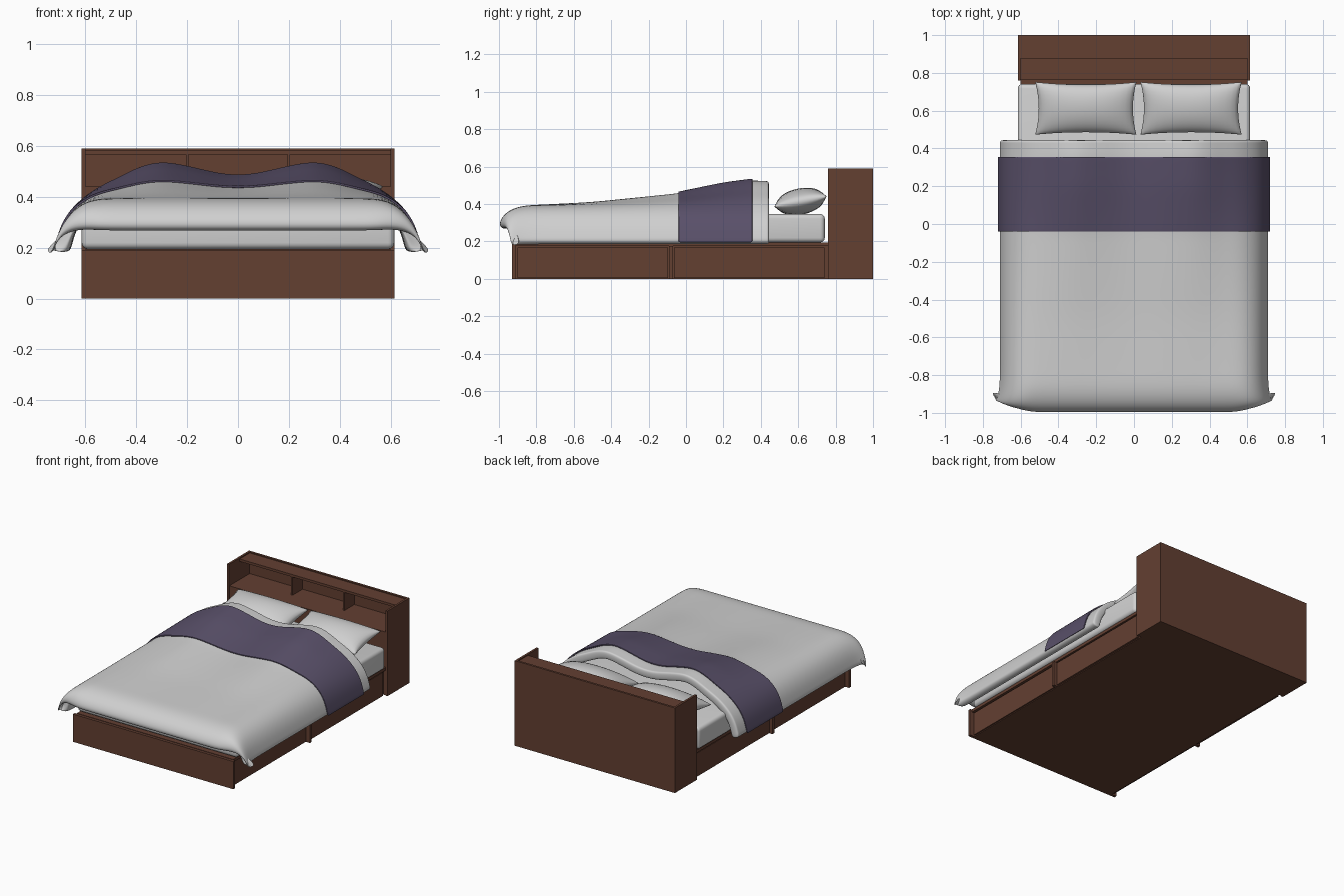
import bpy, bmesh, math
from mathutils import Matrix, Vector

if "Cube" in bpy.data.objects:
    bpy.data.objects.remove(bpy.data.objects["Cube"])


def material(name, rgb):
    m = bpy.data.materials.new(name)
    m.use_nodes = True
    m.diffuse_color = (*rgb, 1)
    m.node_tree.nodes["Principled BSDF"].inputs["Base Color"].default_value = (*rgb, 1)
    return m


WOOD = material("brown wood", (0.125, 0.05, 0.031))
LINEN = material("white linen", (0.63, 0.63, 0.63))
PURPLE = material("muted purple", (0.1, 0.08, 0.142))


def finish(name, bm, mat):
    bmesh.ops.recalc_face_normals(bm, faces=bm.faces)
    mesh = bpy.data.meshes.new(name)
    bm.to_mesh(mesh)
    bm.free()
    obj = bpy.data.objects.new(name, mesh)
    bpy.context.collection.objects.link(obj)
    mesh.materials.append(mat)
    return obj


def smooth(obj):
    for p in obj.data.polygons:
        p.use_smooth = True


def box(name, xs, ys, zs, mat=WOOD):
    """Box spanning the given (low, high) pairs."""
    lo, hi = map(Vector, zip(xs, ys, zs))
    bm = bmesh.new()
    bmesh.ops.create_cube(bm, size=1)
    for v in bm.verts:
        v.co = (lo + hi) / 2 + v.co * (hi - lo)
    return finish(name, bm, mat)


def grid(rows, bm):
    """Skin a list of point rows with quads."""
    verts = [[bm.verts.new(p) for p in row] for row in rows]
    for a, b in zip(verts, verts[1:]):
        for i in range(len(a) - 1):
            bm.faces.new((a[i], a[i + 1], b[i + 1], b[i]))


def lerp(table, t):
    """Piecewise linear lookup in (key, value) pairs."""
    for (a, p), (b, q) in zip(table, table[1:]):
        if t <= b:
            return p + (q - p) * max(0, (t - a) / (b - a))
    return table[-1][1]


# Bed base with drawers
W = 0.615
box("bed_base", (-0.58, 0.58), (-0.91, 0.77), (0, 0.175))
box("deck", (-0.6, 0.6), (-0.91, 0.77), (0.175, 0.195))
box("foot_panel", (-W, W), (-0.93, -0.91), (0, 0.192))
for side, s in (("left", 1), ("right", -1)):
    def out(a, b):
        return tuple(sorted((a * s, b * s)))
    box(side + "_middle_post", out(0.57, W), (-0.09, -0.07), (0, 0.175))
    box(side + "_front_drawer", out(0.57, 0.59), (-0.9, -0.095), (0.005, 0.168))
    box(side + "_rear_drawer", out(0.57, 0.595), (-0.065, 0.74), (0.005, 0.168))
    # Headboard side and shelf divider
    box(side + "_headboard_side", out(0.6, W), (0.76, 1), (0, 0.59))
    box(side + "_shelf_divider", out(0.194, 0.204), (0.875, 0.985), (0.44, 0.566))

# Headboard
box("headboard_back", (-0.6, 0.6), (0.985, 1), (0, 0.59))
box("headboard_front", (-0.6, 0.6), (0.765, 0.785), (0, 0.425))
box("headboard_bottom", (-0.6, 0.6), (0.785, 0.985), (0, 0.015))
box("lower_shelf", (-0.6, 0.6), (0.762, 0.985), (0.425, 0.44))
box("upper_shelf", (-0.6, 0.6), (0.875, 0.985), (0.566, 0.583))

# Mattress
mattress = box("mattress", (-W, W), (-0.89, 0.742), (0.195, 0.347), LINEN)
bev = mattress.modifiers.new("round", "BEVEL")
bev.width, bev.segments = 0.025, 4
smooth(mattress)

# Duvet shape: side drop, foot drop, and the two raised humps
SIDE = [(0, 0), (0.54, 0), (0.6, 0.012), (0.655, 0.05), (0.69, 0.11), (0.715, 0.2)]
FOOT = [(-1.005, 0.115), (-0.985, 0.06), (-0.94, 0.022), (-0.87, 0), (1, 0)]
LIFT = [(-0.85, 0), (-0.5, 0.018), (-0.04, 0.065), (0.2, 0.115), (0.35, 0.135), (0.44, 0.13)]
HUMP = [(0, 0.62), (0.08, 0.68), (0.2, 0.9), (0.3, 1.03), (0.38, 0.9), (0.47, 0.55), (0.6, 0.1), (0.65, 0)]
COLS = [0, 0.08, 0.15, 0.22, 0.3, 0.38, 0.47, 0.54, 0.6, 0.655, 0.69, 0.705, 0.715]
COLS = [-x for x in reversed(COLS[1:])] + COLS


def drape(x, y):
    a = abs(x)
    side, foot = lerp(SIDE, a), lerp(FOOT, y)
    z = 0.393 + lerp(LIFT, y) * lerp(HUMP, a) - math.hypot(side, foot)
    corner = (side / 0.2) ** 0.6 * (foot / 0.115)
    flare = max(0, 1 - abs(y + 0.97) / 0.12) * side / 0.2
    return (x + math.copysign(0.022 * flare, x), y + 0.085 * corner, z)


def sheet(name, ys, thickness, offset, mat):
    bm = bmesh.new()
    grid([[drape(x, y) for x in COLS] for y in ys], bm)
    obj = finish(name, bm, mat)
    # Make every normal point up and outward
    if sum(p.normal.z for p in obj.data.polygons) < 0:
        obj.data.flip_normals()
    sol = obj.modifiers.new("thickness", "SOLIDIFY")
    sol.thickness, sol.offset = thickness, offset
    sub = obj.modifiers.new("soften", "SUBSURF")
    sub.levels = sub.render_levels = 2
    smooth(obj)
    return obj


BAND = [-0.04, 0.04, 0.12, 0.2, 0.28, 0.355]
sheet("duvet", [-1.005, -0.985, -0.94, -0.87, -0.78, -0.65, -0.5, -0.35, -0.2, -0.12]
      + BAND + [0.4, 0.43, 0.445], 0.055, -1, LINEN)
sheet("bed_runner", BAND[:1] + [-0.035] + BAND[1:-1] + [0.35] + BAND[-1:], 0.009, 1, PURPLE)


# Pillows: two bulged skins joined along a pinched outline
def pillow(name, cx):
    n = 16
    ts = [math.sin(math.pi * (i / n - 0.5)) for i in range(n + 1)]
    bm = bmesh.new()
    for sign in (1, -1):
        rows = []
        for v in ts:
            rows.append([(0.268 * u * (1 - 0.07 * (1 - v * v)),
                          0.142 * v * (1 - 0.1 * (1 - u * u)),
                          sign * 0.07 * (max(0, 1 - u * u) * max(0, 1 - v * v)) ** 0.45)
                         for u in ts])
        grid(rows, bm)
    bmesh.ops.remove_doubles(bm, verts=bm.verts, dist=0.0005)
    tilt = Matrix.Translation((cx, 0.612, 0.414)) @ Matrix.Rotation(math.radians(11), 4, "X")
    bmesh.ops.transform(bm, matrix=tilt, verts=bm.verts)
    smooth(finish(name, bm, LINEN))


pillow("right_pillow", -0.255)
pillow("left_pillow", 0.302)
